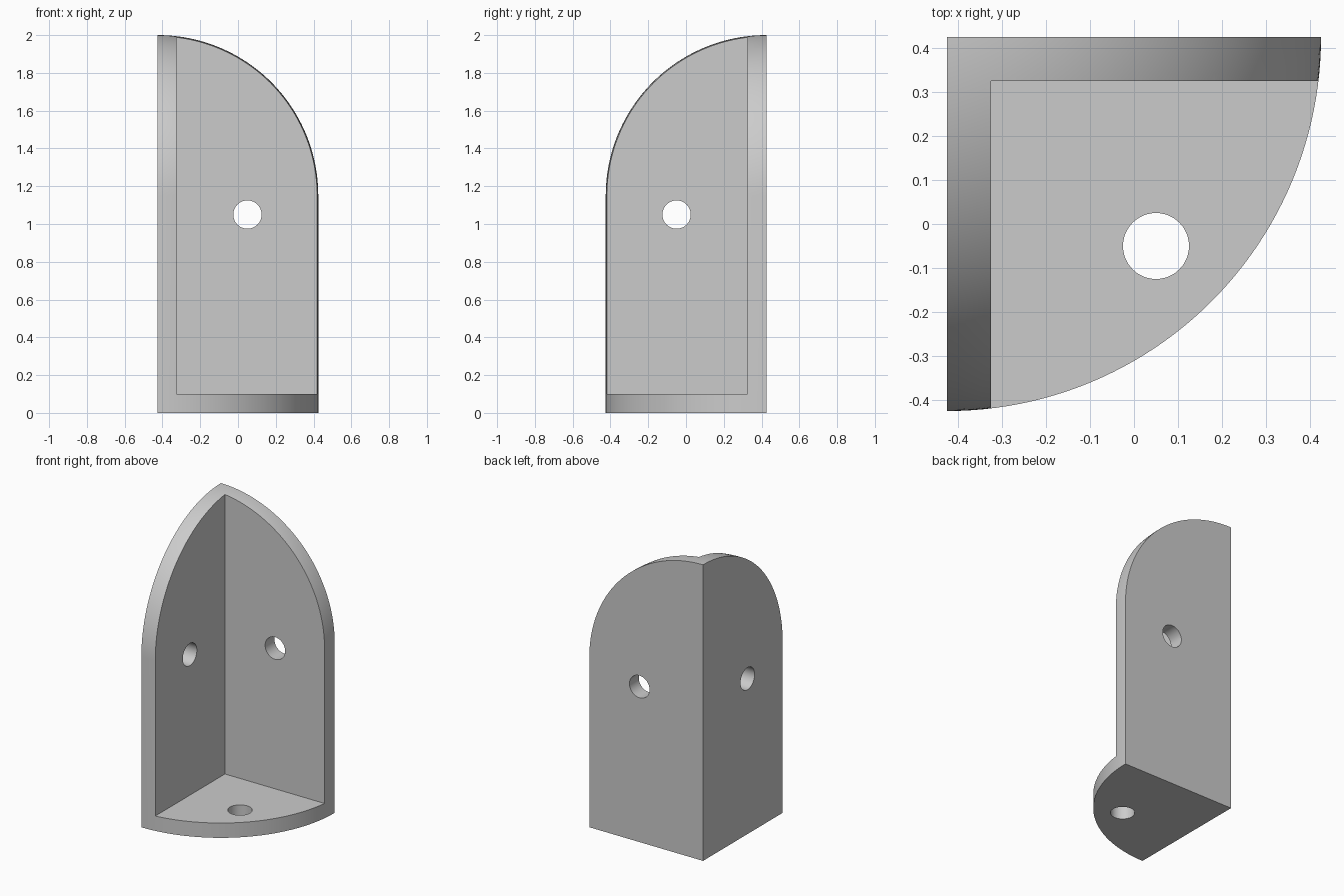
import bpy, bmesh
from math import sin, cos, pi

cube = bpy.data.objects.get("Cube")
if cube:
    bpy.data.objects.remove(cube, do_unlink=True)

RADIUS, HEIGHT, WALL = 0.85, 2.0, 0.1
HALF = RADIUS / 2
HOLE_R, HOLE_Z, HOLE_OFF = 0.075, 1.05, 0.05
STEPS = 48

grey = bpy.data.materials.new("plain grey")
grey.use_nodes = True
colour = (0.6, 0.6, 0.6, 1)
grey.diffuse_color = colour
grey.node_tree.nodes["Principled BSDF"].inputs["Base Color"].default_value = colour


def to_object(name, bm):
    bmesh.ops.recalc_face_normals(bm, faces=bm.faces)
    mesh = bpy.data.meshes.new(name)
    bm.to_mesh(mesh)
    bm.free()
    mesh.materials.append(grey)
    obj = bpy.data.objects.new(name, mesh)
    bpy.context.collection.objects.link(obj)
    return obj


def quarter_dome(name):
    """Solid quarter cylinder capped by an eighth of a sphere."""
    bm = bmesh.new()
    shoulder = HEIGHT - RADIUS
    profile = [(RADIUS, 0)]
    for i in range(STEPS):
        a = pi / 2 * i / STEPS
        profile.append((RADIUS * cos(a), shoulder + RADIUS * sin(a)))
    angles = [pi / 2 * j / STEPS for j in range(STEPS + 1)]
    rings = [[bm.verts.new((r * cos(t) - HALF, HALF - r * sin(t), z)) for t in angles]
             for r, z in profile]
    corner = bm.verts.new((-HALF, HALF, 0))
    peak = bm.verts.new((-HALF, HALF, HEIGHT))
    for low, high in zip(rings, rings[1:]):
        for j in range(STEPS):
            bm.faces.new((low[j], low[j + 1], high[j + 1], high[j]))
    for j in range(STEPS):
        bm.faces.new((rings[-1][j], rings[-1][j + 1], peak))
    # flat back, flat side and floor
    for j in (0, -1):
        bm.faces.new([corner] + [ring[j] for ring in rings] + [peak])
    bm.faces.new([corner] + rings[0])
    return to_object(name, bm)


def box_cutter(name, low, high):
    bm = bmesh.new()
    bmesh.ops.create_cube(bm, size=1)
    for v in bm.verts:
        v.co = [l if c < 0 else h for c, l, h in zip(v.co, low, high)]
    return to_object(name, bm)


def hole_cutter(name, centre, rotation):
    bm = bmesh.new()
    bmesh.ops.create_cone(bm, cap_ends=True, segments=STEPS, radius1=HOLE_R,
                          radius2=HOLE_R, depth=WALL * 3)
    obj = to_object(name, bm)
    obj.location, obj.rotation_euler = centre, rotation
    return obj


bracket = quarter_dome("corner_bracket")
mid = HALF - WALL / 2
cutters = [
    box_cutter("inner_space", (WALL - HALF, -1, WALL), (1, HALF - WALL, HEIGHT + 1)),
    hole_cutter("back_hole", (HOLE_OFF, mid, HOLE_Z), (pi / 2, 0, 0)),
    hole_cutter("side_hole", (-mid, -HOLE_OFF, HOLE_Z), (0, pi / 2, 0)),
    hole_cutter("base_hole", (HOLE_OFF, -HOLE_OFF, WALL / 2), (0, 0, 0)),
]
for cutter in cutters:
    cutter.hide_render = True
    mod = bracket.modifiers.new(cutter.name, "BOOLEAN")
    mod.operation, mod.solver, mod.object = "DIFFERENCE", "EXACT", cutter

# bake the cuts, then drop the cutters
bpy.context.view_layer.update()
graph = bpy.context.evaluated_depsgraph_get()
baked = bpy.data.meshes.new_from_object(bracket.evaluated_get(graph))
bracket.modifiers.clear()
bracket.data = baked
for cutter in cutters:
    bpy.data.objects.remove(cutter, do_unlink=True)

# smooth curved faces, crisp edges
for obj in bpy.context.selected_objects:
    obj.select_set(False)
bracket.select_set(True)
bpy.context.view_layer.objects.active = bracket
bpy.ops.object.shade_smooth_by_angle(angle=pi / 6)
